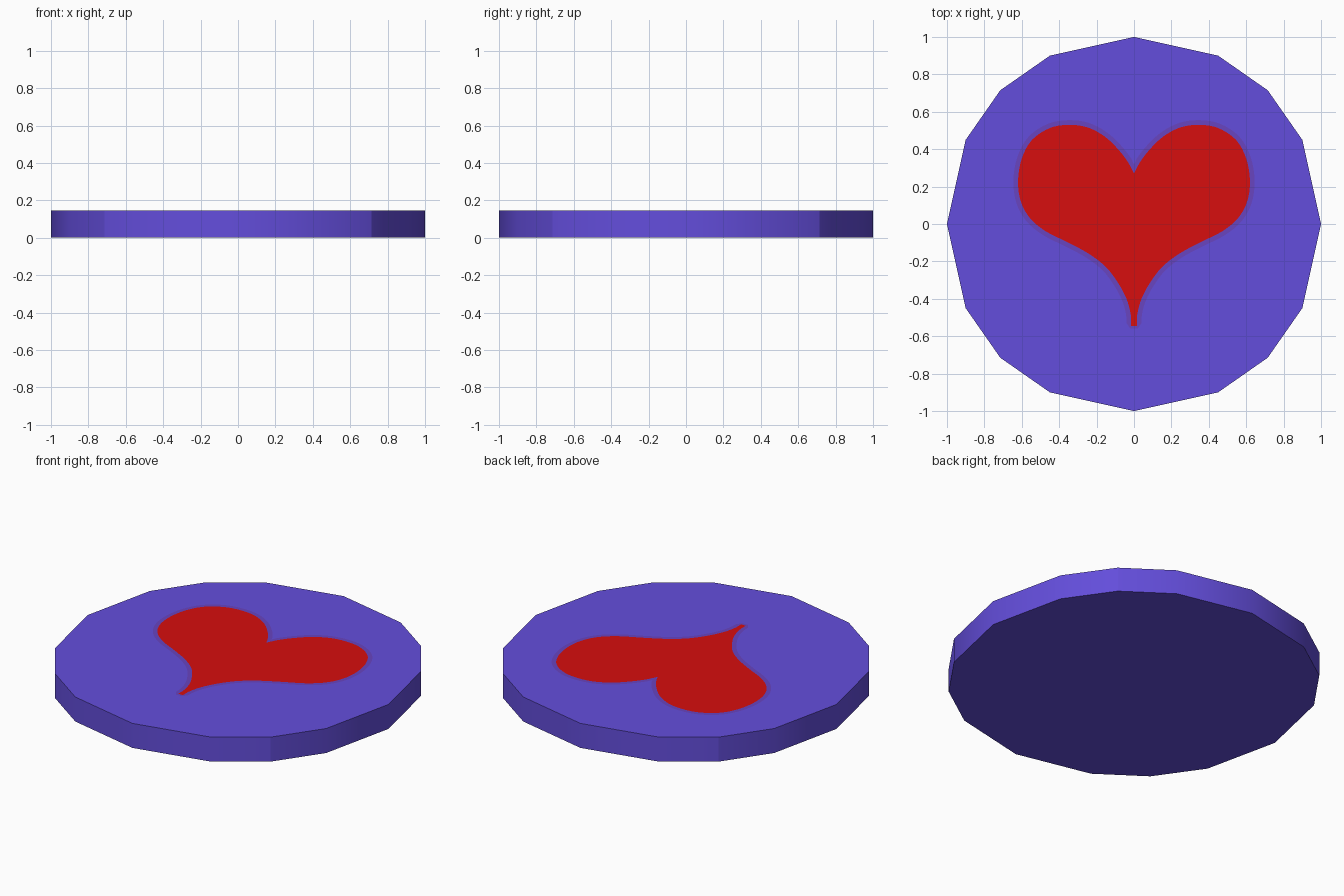
import bpy, bmesh
from mathutils import Vector

if "Cube" in bpy.data.objects:
    bpy.data.objects.remove(bpy.data.objects["Cube"])

H = 0.147  # disc thickness


def material(name, rgb):
    m = bpy.data.materials.new(name)
    m.diffuse_color = (*rgb, 1)
    m.use_nodes = True
    m.node_tree.nodes["Principled BSDF"].inputs["Base Color"].default_value = m.diffuse_color
    return m


PURPLE, HALO, RED = 0, 1, 2
mats = [material("purple", (0.127, 0.076, 0.716)),
        material("violet_edge", (0.140, 0.058, 0.53)),
        material("red", (0.68, 0.0044, 0.0044))]


def smooth_path(pts, n=4):
    # Catmull-Rom curve through the points
    pts = [Vector(p) for p in pts]
    p = [pts[0] * 2 - pts[1]] + pts + [pts[-1] * 2 - pts[-2]]
    out = []
    for i in range(1, len(p) - 2):
        a, b, c, d = p[i - 1:i + 3]
        for k in range(n):
            t = k / n
            out.append(0.5 * (2 * b + (c - a) * t + (2 * a - 5 * b + 4 * c - d) * t * t
                              + (3 * b - a - 3 * c + d) * t ** 3))
    return out + [pts[-1]]


def mirrored(half):
    return half + [Vector((-p.x, p.y)) for p in reversed(half) if p.x > 1e-4]


# right half of the heart, from the notch down to the tip
heart_half = smooth_path([(0, .27), (.035, .335), (.09, .405), (.16, .47), (.25, .517), (.35, .53),
                          (.45, .513), (.545, .45), (.6, .35), (.62, .23), (.605, .12),
                          (.555, .03), (.47, -.04), (.35, -.1), (.24, -.16), (.15, -.23),
                          (.085, -.315), (.04, -.4), (.018, -.48), (.015, -.545)])

# soft rim: the same outline pushed outward
rim_half = [Vector((0, .318))]
for i in range(1, len(heart_half) - 1):
    t = (heart_half[i + 1] - heart_half[i - 1]).normalized()
    q = heart_half[i] + Vector((-t.y, t.x)) * 0.025
    if q.x > 0.012 and q.y > -.53:
        rim_half.append(q)
rim_half.append(Vector((.02, -.56)))

# sixteen-sided disc outline, one quarter turned four times
disc = []
for c, s in ((1, 0), (0, 1), (-1, 0), (0, -1)):
    for x, y in ((1, 0), (.9, .45), (.715, .715), (.45, .9)):
        disc.append(Vector((x * c - y * s, x * s + y * c)))

bm = bmesh.new()


def loop(pts, z):
    vs = [bm.verts.new((p.x, p.y, z)) for p in pts]
    return vs, [bm.edges.new((vs[i], vs[(i + 1) % len(vs)])) for i in range(len(vs))]


def fill(edges, index):
    res = bmesh.ops.triangle_fill(bm, edges=edges, use_beauty=True, normal=(0, 0, 1))
    for f in res["geom"]:
        if isinstance(f, bmesh.types.BMFace):
            f.material_index = index


top_v, top_e = loop(disc, H)
low_v, low_e = loop(disc, 0)
heart_v, heart_e = loop(mirrored(heart_half), H)
rim_v, rim_e = loop(mirrored(rim_half), H)

# top face with the heart cut into it
fill(top_e + rim_e, PURPLE)
fill(rim_e + heart_e, HALO)
fill(heart_e, RED)

# underside and side walls
bm.faces.new(low_v[::-1])
for i in range(16):
    j = (i + 1) % 16
    f = bm.faces.new((low_v[i], low_v[j], top_v[j], top_v[i]))
    f.smooth = True
for e in top_e + low_e:
    e.smooth = False
# crisp edges at the four diagonal corners
for i in (2, 6, 10, 14):
    bm.edges.get((low_v[i], top_v[i])).smooth = False
bmesh.ops.recalc_face_normals(bm, faces=bm.faces)

me = bpy.data.meshes.new("heart_disc")
bm.to_mesh(me)
bm.free()
for m in mats:
    me.materials.append(m)
bpy.context.collection.objects.link(bpy.data.objects.new("heart_disc", me))
